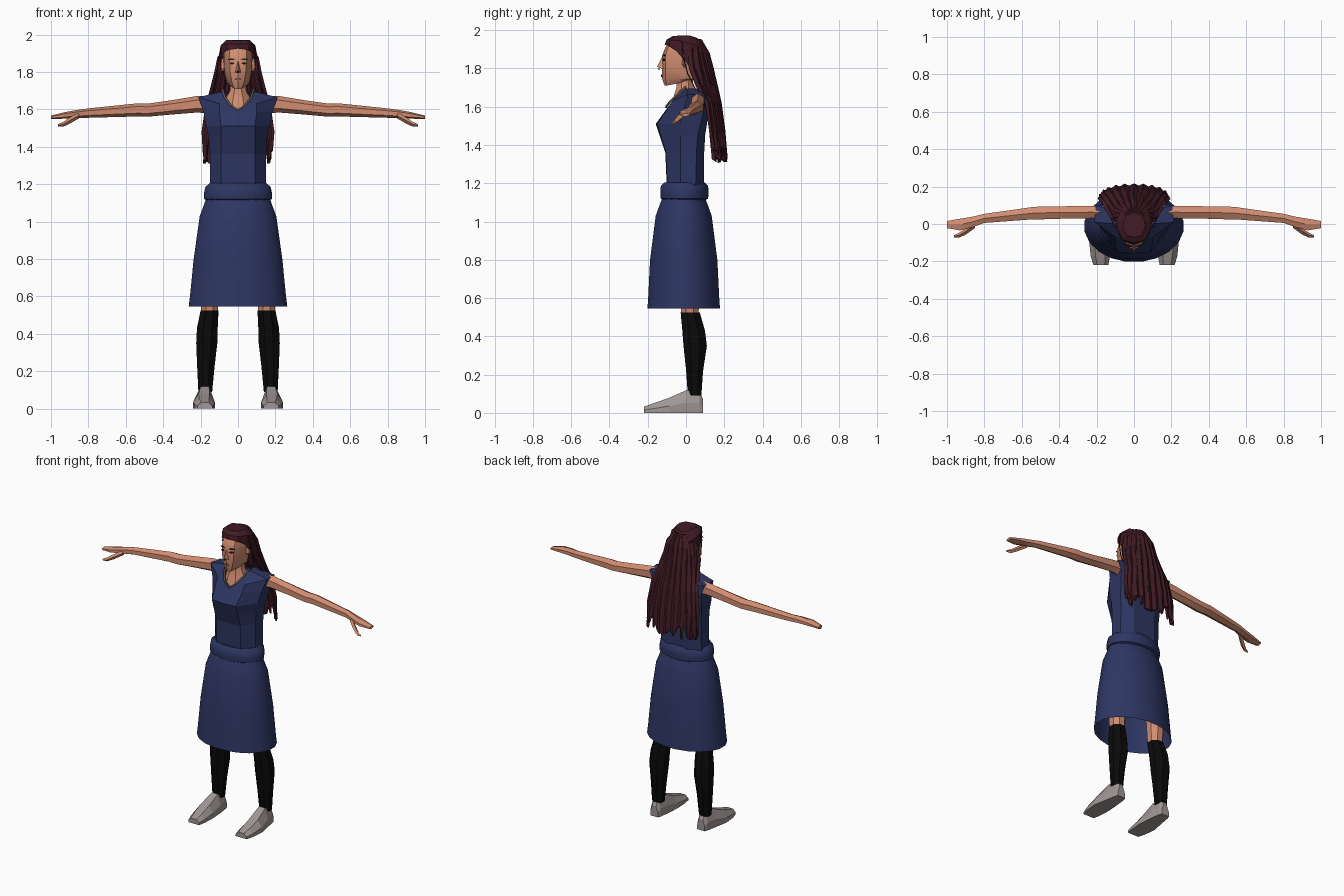
import bpy, bmesh, math, random
from mathutils import Vector

random.seed(4)


def mat(name, rgb):
    m = bpy.data.materials.new(name)
    m.diffuse_color = (*rgb, 1)
    return m


SKIN = mat("skin", (0.64, 0.265, 0.165))
DRESS = mat("navy cloth", (0.027, 0.037, 0.125))
HAIR = mat("dark plum hair", (0.052, 0.011, 0.018))
SOCK = mat("black stocking", (0.003, 0.003, 0.003))
SHOE = mat("grey shoe", (0.35, 0.31, 0.30))
CHAIN = mat("dull gold", (0.20, 0.16, 0.09))
DARK = mat("dark brown", (0.02, 0.008, 0.008))
LIPS = mat("lip red", (0.35, 0.09, 0.07))


def build(name, verts, faces, material, smooth=None):
    me = bpy.data.meshes.new(name)
    me.from_pydata([tuple(v) for v in verts], [], faces)
    bm = bmesh.new()
    bm.from_mesh(me)
    bmesh.ops.recalc_face_normals(bm, faces=bm.faces)
    bm.to_mesh(me)
    bm.free()
    me.materials.append(material)
    ob = bpy.data.objects.new(name, me)
    bpy.context.collection.objects.link(ob)
    if smooth:
        bpy.ops.object.select_all(action='DESELECT')
        bpy.context.view_layer.objects.active = ob
        ob.select_set(True)
        bpy.ops.object.shade_smooth_by_angle(angle=math.radians(smooth))
    return ob


def loft(name, rings, material, caps=(True, True), smooth=None):
    n = len(rings[0])
    verts = [p for r in rings for p in r]
    faces = [(i * n + j, i * n + (j + 1) % n, (i + 1) * n + (j + 1) % n, (i + 1) * n + j)
             for i in range(len(rings) - 1) for j in range(n)]
    if caps[0]:
        faces.append(tuple(range(n)))
    if caps[1]:
        faces.append(tuple(range(len(verts) - n, len(verts))))
    return build(name, verts, faces, material, smooth)


def sym(z, half):
    """Half outline from front to back, mirrored; points may carry their own z."""
    pts = [p if len(p) == 3 else (p[0], p[1], z) for p in half]
    return pts + [(-x, y, h) for x, y, h in reversed(pts) if x > 0]


def oval(cx, cy, z, rx, ry, n):
    return [(cx + rx * math.cos(a), cy + ry * math.sin(a), z)
            for a in (2 * math.pi * (i + 0.5) / n for i in range(n))]


# Bodice, from waist to a V neckline
loft("bodice", [
    sym(1.17, [(0, -.10), (.09, -.098), (.15, -.03), (.15, .05), (.08, .095), (0, .095)]),
    sym(1.36, [(0, -.108), (.09, -.105), (.15, -.03), (.15, .055), (.08, .095), (0, .095)]),
    sym(1.45, [(0, -.138), (.09, -.132), (.157, -.03), (.157, .06), (.09, .10), (0, .10)]),
    sym(1.51, [(0, -.158), (.09, -.15), (.17, -.03), (.168, .075), (.1, .11), (0, .105)]),
    sym(1.57, [(0, -.115), (.1, -.10, 1.585), (.185, -.01, 1.59), (.18, .095, 1.59), (.1, .115), (0, .11)]),
    sym(1.66, [(0, -.10, 1.585), (.1, -.07, 1.63), (.212, .01, 1.665), (.205, .10, 1.66),
               (.1, .105, 1.65), (0, .105, 1.65)]),
    sym(1.69, [(0, -.085, 1.60), (.05, -.065, 1.635), (.085, .0, 1.695), (.075, .06, 1.695),
               (.04, .075, 1.69), (0, .08, 1.69)]),
], DRESS, (False, False))

# Rolled waistband and flared open skirt
loft("waistband", [oval(0, -.008, z, rx, ry, 16) for z, rx, ry in
                   [(1.11, .165, .11), (1.12, .184, .126), (1.15, .186, .129),
                    (1.185, .178, .126), (1.205, .155, .108)]], DRESS, smooth=40)
loft("skirt", [oval(0, -.012, z, rx, ry, 20) for z, rx, ry in
               [(.545, .267, .192), (.60, .26, .188), (.80, .24, .178), (1.03, .207, .148),
                (1.08, .188, .13), (1.13, .17, .11)]], DRESS, (False, True), 40)

# Head, nose, ears and neck
loft("head", [
    sym(1.95, [(0, -.08), (.04, -.07), (.06, -.03), (.06, .01), (.04, .05), (0, .06)]),
    sym(1.91, [(0, -.108), (.045, -.094), (.073, -.045), (.077, .01), (.05, .065), (0, .085)]),
    sym(1.87, [(0, -.124), (.045, -.108), (.075, -.05), (.079, .01), (.055, .07), (0, .09)]),
    sym(1.80, [(0, -.126), (.042, -.108), (.072, -.05), (.073, .01), (.05, .06), (0, .08)]),
    sym(1.745, [(0, -.124), (.032, -.108), (.06, -.04), (.062, .01), (.045, .04), (0, .06)]),
    sym(1.71, [(0, -.112), (.02, -.1), (.042, -.03, 1.725), (.05, .01, 1.74),
               (.04, .03, 1.74), (0, .045, 1.74)]),
], SKIN, smooth=35)
build("nose", [(0, -.122, 1.865), (.016, -.118, 1.797), (-.016, -.118, 1.797), (0, -.152, 1.808)],
      [(0, 1, 3), (0, 3, 2), (1, 2, 3), (0, 2, 1)], SKIN)
loft("neck", [oval(0, -.008, 1.77, .045, .045, 8), oval(0, -.005, 1.70, .046, .048, 8),
              oval(0, -.005, 1.66, .07, .062, 8), oval(0, -.005, 1.59, .085, .085, 8)], SKIN, smooth=35)


def plate(name, cx, cz, w, h, y, turn, material):
    """Thin face detail following the slope of the cheek."""
    pts = [(cx + dx * w, y + dx * w * turn + dy, cz + dz * h)
           for dy in (-.003, .003) for dx, dz in ((-1, 0), (0, -1), (1, 0), (0, 1))]
    loft(name, [pts[:4], pts[4:]], material)


plate("mouth", 0, 1.762, .022, .006, -.127, 0, LIPS)
plate("nostrils", 0, 1.798, .010, .005, -.141, 0, DARK)
for s, side in ((1, "left"), (-1, "right")):
    plate(side + "_eye", s * .032, 1.846, .015, .007, -.116, s * .35, DARK)
    plate(side + "_brow", s * .034, 1.868, .020, .005, -.114, s * .35, DARK)
    # Ear
    loft(side + "_ear", [[(s * x, y + k, z) for y, z in
                          [(-.02, 1.87), (.005, 1.875), (.01, 1.84), (-.012, 1.805), (-.022, 1.82)]]
                         for x, k in ((.07, 0), (.09, .008))], SKIN)
    # Arm, wrist and flat fingers
    arm = [(.17, .06, 1.625, .040, .045), (.22, .063, 1.627, .037, .044), (.36, .062, 1.61, .038, .038),
           (.48, .06, 1.596, .040, .035), (.54, .058, 1.597, .038, .035), (.80, .03, 1.58, .028, .025),
           (.86, .012, 1.575, .032, .022), (.93, -.003, 1.567, .036, .017), (1.0, -.003, 1.557, .022, .009)]
    loft(side + "_arm", [[(s * x, y + ry * math.sin(a), z + rz * math.cos(a))
                          for a in (math.pi * i / 3 for i in range(6))]
                         for x, y, z, ry, rz in arm], SKIN, smooth=20)
    # Thumb
    loft(side + "_thumb", [[(s * x, y + r * math.sin(a), z + r * math.cos(a))
                            for a in (math.pi * i / 2 for i in range(4))]
                           for x, y, z, r in [(.85, -.005, 1.568, .016), (.90, -.04, 1.54, .017),
                                              (.935, -.06, 1.52, .013), (.962, -.066, 1.515, .006)]], SKIN)
    # Bare knee and stocking
    loft(side + "_knee", [oval(s * .152, .02, .75, .062, .062, 8), oval(s * .152, .02, .53, .049, .05, 8),
                          oval(s * .152, .02, .505, .045, .046, 8)], SKIN, smooth=30)
    loft(side + "_stocking", [oval(s * cx, cy, z, rx, ry, 8) for cx, cy, z, rx, ry in
                              [(.152, .022, .525, .052, .054), (.164, .04, .43, .060, .064),
                               (.167, .048, .35, .061, .066), (.172, .045, .22, .05, .048),
                               (.175, .045, .09, .040, .038)]], SOCK, smooth=30)
    # Shoe, sections from heel to toe
    shoe = [(.09, .175, .028, .07), (.07, .175, .036, .115), (.0, .177, .046, .118),
            (-.09, .182, .058, .078), (-.17, .18, .052, .05), (-.22, .177, .040, .033)]
    loft(side + "_shoe", [[(s * (cx + k * w), y, f * h) for k, f in
                           ((-1, 0), (-1, .45), (-.5, 1), (.5, 1), (1, .45), (1, 0))]
                          for y, cx, w, h in shoe], SHOE)


def wire(name, pts, r, material):
    cu = bpy.data.curves.new(name, 'CURVE')
    cu.dimensions = '3D'
    cu.bevel_depth = r
    cu.bevel_resolution = 0
    sp = cu.splines.new('POLY')
    sp.points.add(len(pts) - 1)
    for p, c in zip(sp.points, pts):
        p.co = (*c, 1)
    cu.materials.append(material)
    bpy.context.collection.objects.link(bpy.data.objects.new(name, cu))


# Necklace along the neckline
half = [(.082, .0, 1.705), (.07, -.045, 1.665), (.045, -.08, 1.63), (.02, -.096, 1.61)]
wire("necklace", half + [(0, -.104, 1.598)] + [(-x, y, z) for x, y, z in reversed(half)], .006, CHAIN)

# Hair cap swept back from the forehead
loft("hair_cap", [
    sym(1.91, [(0, -.112, 1.925), (.06, -.088, 1.915), (.084, -.05, 1.89), (.094, .01, 1.82),
               (.075, .075, 1.78), (0, .11, 1.78)]),
    sym(1.95, [(0, -.102, 1.95), (.06, -.086, 1.95), (.09, -.03, 1.945), (.093, .02, 1.93),
               (.07, .075, 1.91), (0, .10, 1.895)]),
    sym(1.97, [(0, -.07, 1.968), (.04, -.06, 1.97), (.06, -.02, 1.972), (.055, .02, 1.972),
               (.04, .045, 1.962), (0, .06, 1.958)]),
], HAIR, (False, True))

# Long back hair: pleated sheet with a ragged hem; rows are z, half width, back y, side y
ROWS = [(1.95, .045, .07, .03), (1.88, .09, .105, .01), (1.80, .104, .125, .015), (1.71, .125, .145, .05),
        (1.62, .15, .165, .10), (1.48, .172, .185, .12), (1.36, .178, .198, .135)]
COLS = 22


def hair_point(row, t, lift=0.0):
    z, w, yb, ys = row
    return Vector((w * math.sin(t * math.pi / 2) * (1 + lift), yb - (yb - ys) * t * t + lift, z))


verts, faces = [], []
hem = [random.uniform(-.06, .05) for _ in range(COLS + 1)]
for i, row in enumerate(ROWS):
    for j in range(COLS + 1):
        p = hair_point(row, 2 * j / COLS - 1, .012 * (j % 2) * min(1, i / 2))
        if i == len(ROWS) - 1:
            p.z += hem[j]
        verts.append(p)
for i in range(len(ROWS) - 1):
    for j in range(COLS):
        a = i * (COLS + 1) + j
        faces.append((a, a + 1, a + COLS + 2, a + COLS + 1))
sheet = build("back_hair", verts, faces, HAIR)
sol = sheet.modifiers.new("thickness", 'SOLIDIFY')
sol.thickness = .016
sol.offset = 0

# Tapered locks lying over the back hair
for k in range(11):
    t = -.95 + 1.9 * k / 10
    rings = []
    for i, row in enumerate(ROWS):
        c = hair_point(row, t + random.uniform(-.03, .03), .008)
        if i == len(ROWS) - 1:
            c.z -= random.uniform(-.02, .05)
        r = (.010, .020, .022, .024, .024, .022, .008)[i]
        rings.append([c + Vector((-r, 0, 0)), c + Vector((r, 0, 0)), c + Vector((0, r * .55, 0))])
    loft("hair_lock", rings, HAIR)

# Loose wisps beside the face
for s in (1, -1):
    wire("wisp", [(s * .09, -.02, 1.94), (s * .105, -.015, 1.86), (s * .115, .01, 1.77), (s * .132, .05, 1.69)],
         .003, HAIR)
